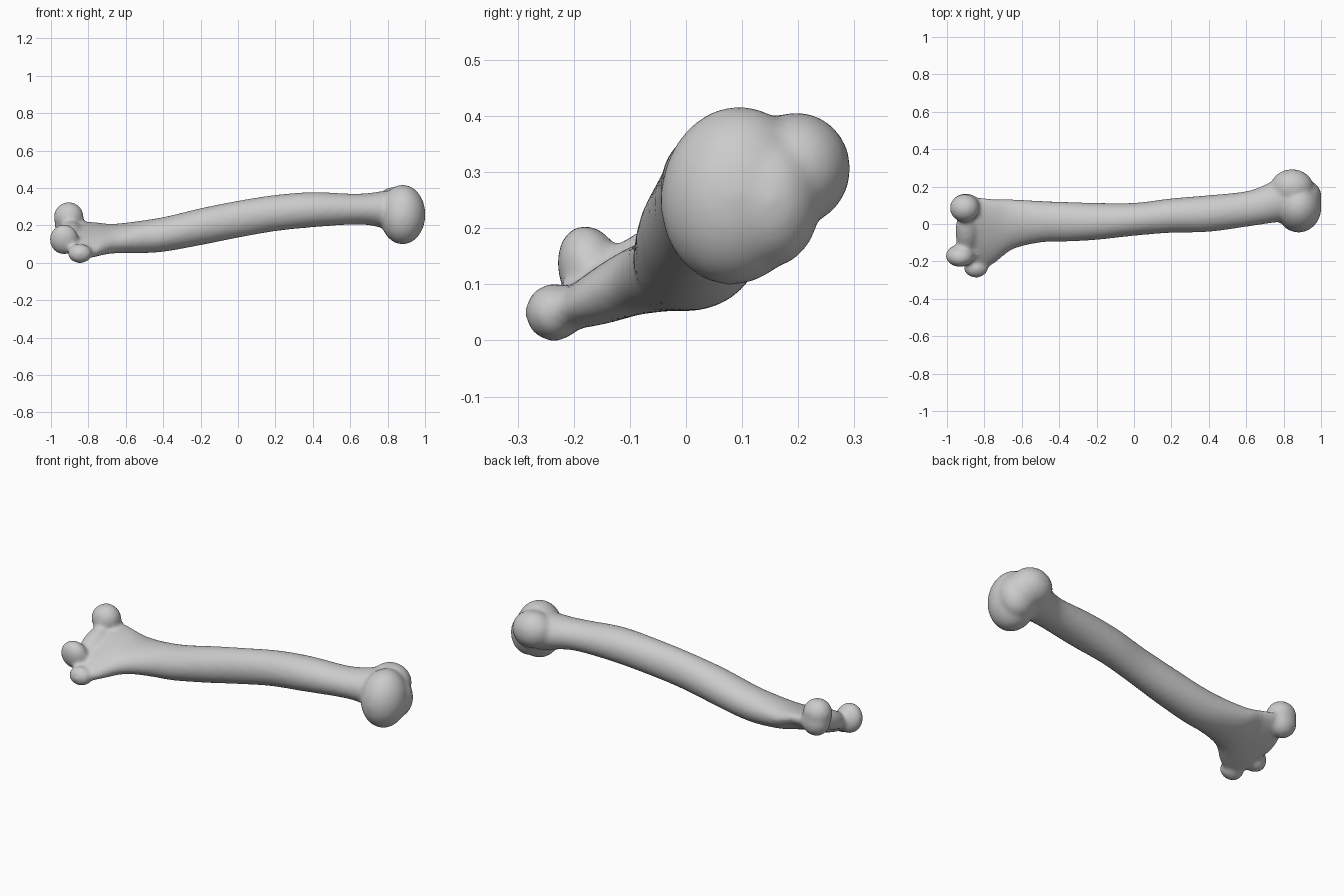
import bpy, bmesh
from math import sin, cos, pi, radians
from mathutils import Matrix, Vector

cube = bpy.data.objects.get("Cube")
if cube:
    bpy.data.objects.remove(cube, do_unlink=True)

bone_colour = bpy.data.materials.new("bone grey")
bone_colour.use_nodes = True
colour = (0.6, 0.6, 0.6, 1)
bone_colour.diffuse_color = colour
bone_colour.node_tree.nodes["Principled BSDF"].inputs["Base Color"].default_value = colour

bm = bmesh.new()


def blend(a, b, c, d, t):
    # Smooth curve through b and c
    return 0.5 * (2 * b + (c - a) * t + (2 * a - 5 * b + 4 * c - d) * t * t
                  + (3 * b - a - 3 * c + d) * t ** 3)


def loft(sections, sides=28, steps=4):
    # Tilted oval rings: x, centre y, centre z, half width, half height, tilt
    rows = [sections[0]] + sections + [sections[-1]]
    stations = []
    for a, b, c, d in zip(rows, rows[1:], rows[2:], rows[3:]):
        for s in range(steps):
            stations.append([blend(*v, s / steps) for v in zip(a, b, c, d)])
    stations.append(sections[-1])
    rings = []
    for x, y, z, w, h, tilt in stations:
        turn = Matrix.Rotation(radians(tilt), 3, 'X')
        rings.append([bm.verts.new(Vector((x, y, z)) + turn @ Vector(
            (0, w * cos(2 * pi * i / sides), h * sin(2 * pi * i / sides))))
            for i in range(sides)])
    for r, q in zip(rings, rings[1:]):
        for i in range(sides):
            j = (i + 1) % sides
            bm.faces.new((r[i], r[j], q[j], q[i]))
    bm.faces.new(rings[0][::-1])
    bm.faces.new(rings[-1])


def knob(centre, radii, tilt=0, yaw=0):
    # Stretched ball
    m = (Matrix.Translation(centre) @ Matrix.Rotation(radians(yaw), 4, 'Z')
         @ Matrix.Rotation(radians(tilt), 4, 'X') @ Matrix.Diagonal((*radii, 1)))
    bmesh.ops.create_icosphere(bm, subdivisions=4, radius=1, matrix=m)


# Shaft, flaring into a tilted flat plate at the low end
loft([
    (-0.89, -0.05, 0.13, 0.17, 0.045, 24),
    (-0.84, -0.055, 0.12, 0.215, 0.055, 24),
    (-0.75, -0.04, 0.125, 0.185, 0.062, 22),
    (-0.65, -0.002, 0.13, 0.138, 0.073, 15),
    (-0.50, 0.012, 0.14, 0.112, 0.087, 10),
    (-0.38, 0.012, 0.155, 0.107, 0.093, 8),
    (-0.20, 0.014, 0.193, 0.099, 0.099, 0),
    (0.00, 0.025, 0.233, 0.088, 0.099, 0),
    (0.20, 0.045, 0.266, 0.092, 0.097, 0),
    (0.40, 0.056, 0.284, 0.098, 0.094, 0),
    (0.60, 0.080, 0.287, 0.095, 0.083, 0),
    (0.70, 0.105, 0.287, 0.105, 0.086, 0),
    (0.78, 0.130, 0.285, 0.118, 0.100, 0),
    (0.85, 0.140, 0.285, 0.110, 0.100, 0),
])

# Rounded head and the lump beside it
knob((0.88, 0.088, 0.258), (0.122, 0.133, 0.16), -8)
knob((0.845, 0.195, 0.305), (0.115, 0.098, 0.102), -10)
knob((0.90, 0.15, 0.25), (0.102, 0.09, 0.12))

# Low end: upper knuckle, spool waist, lower knuckle and side point
knob((-0.905, 0.085, 0.245), (0.08, 0.075, 0.08))
knob((-0.90, 0.095, 0.20), (0.08, 0.068, 0.08))
knob((-0.895, -0.04, 0.155), (0.06, 0.13, 0.055), 24)
knob((-0.93, -0.17, 0.125), (0.077, 0.058, 0.082), 15)
knob((-0.845, -0.235, 0.05), (0.065, 0.052, 0.052))

bmesh.ops.recalc_face_normals(bm, faces=bm.faces)
mesh = bpy.data.meshes.new("arm_bone")
bm.to_mesh(mesh)
bm.free()
mesh.materials.append(bone_colour)
bone = bpy.data.objects.new("arm_bone", mesh)
bpy.context.collection.objects.link(bone)

# Fuse the parts into one skin and soften the joins
fuse = bone.modifiers.new("fuse", 'REMESH')
fuse.mode = 'VOXEL'
fuse.voxel_size = 0.011
fuse.use_smooth_shade = True
soften = bone.modifiers.new("soften", 'SMOOTH')
soften.factor = 0.5
soften.iterations = 10
